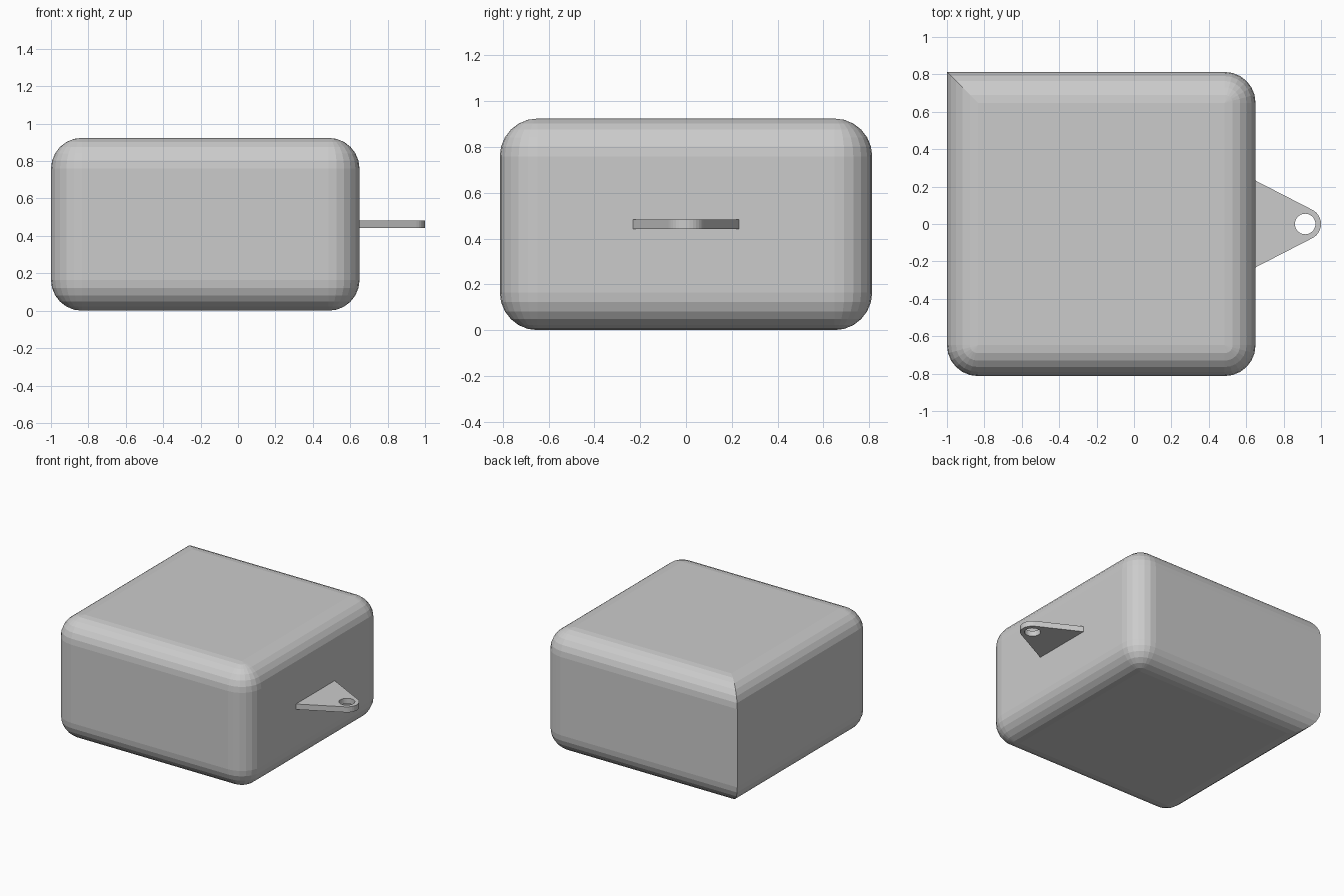
import bpy, bmesh
from math import sin, cos, pi, acos, atan2, hypot

if "Cube" in bpy.data.objects:
    bpy.data.objects.remove(bpy.data.objects["Cube"])

X0, X1, Y, H, R, N = -1.0, 0.65, 0.813, 0.924, 0.165, 6


def ring(inset):
    """Outline of the case at a given inset: three round corners, back-left sharp."""
    r = R - inset
    pts = []
    for cx, cy, start in ((X1 - R, -Y + R, -pi / 2), (X1 - R, Y - R, 0), (X0 + R, -Y + R, pi)):
        if start == pi:
            pts += [(X0 + inset, Y - inset)]
        pts += [(cx + r * cos(start + i * pi / 2 / N), cy + r * sin(start + i * pi / 2 / N))
                for i in range(N + 1)]
    return pts


# Case: stacked outlines following a quarter-round at the bottom and top
angles = [i * pi / 2 / N for i in range(N + 1)]
levels = [(R - R * sin(a), R - R * cos(a)) for a in angles]
levels += [(R - R * sin(a), H - R + R * cos(a)) for a in reversed(angles)]
bm = bmesh.new()
rings = [[bm.verts.new((x, y, z)) for x, y in ring(d)] for d, z in levels]
for a, b in zip(rings, rings[1:]):
    for i in range(len(a)):
        j = (i + 1) % len(a)
        bm.faces.new((a[i], a[j], b[j], b[i]))
bm.faces.new(rings[0][::-1])
bm.faces.new(rings[-1])
bmesh.ops.remove_doubles(bm, verts=bm.verts, dist=1e-5)
bmesh.ops.recalc_face_normals(bm, faces=bm.faces)
mesh = bpy.data.meshes.new("case")
bm.to_mesh(mesh)
bm.free()
bpy.context.collection.objects.link(bpy.data.objects.new("case", mesh))

# Keyring tab: tapered plate with a round end and a hole
CX, RO, RI, HALF = 0.915, 0.085, 0.055, 0.232
tangent = atan2(HALF, X1 - CX) - acos(RO / hypot(X1 - CX, HALF))
outline = [(X1 - 0.01, -HALF - 0.005)]
outline += [(CX + RO * cos(t), RO * sin(t)) for t in [tangent * (i / 6 - 1) for i in range(13)]]
outline += [(X1 - 0.01, HALF + 0.005)]
hole = [(CX + RI * cos(i * pi / 16), RI * sin(i * pi / 16)) for i in range(32)]

curve = bpy.data.curves.new("keyring_tab", "CURVE")
curve.dimensions, curve.fill_mode, curve.extrude = "2D", "BOTH", 0.021
for pts in (outline, hole):
    s = curve.splines.new("POLY")
    s.points.add(len(pts) - 1)
    for p, (x, y) in zip(s.points, pts):
        p.co = (x, y, 0, 1)
    s.use_cyclic_u = True
tab = bpy.data.objects.new("keyring_tab", curve)
tab.location.z = H / 2
bpy.context.collection.objects.link(tab)
bpy.context.view_layer.objects.active = tab
tab.select_set(True)
bpy.ops.object.convert(target="MESH")
for p in tab.data.polygons:
    p.use_smooth = False
